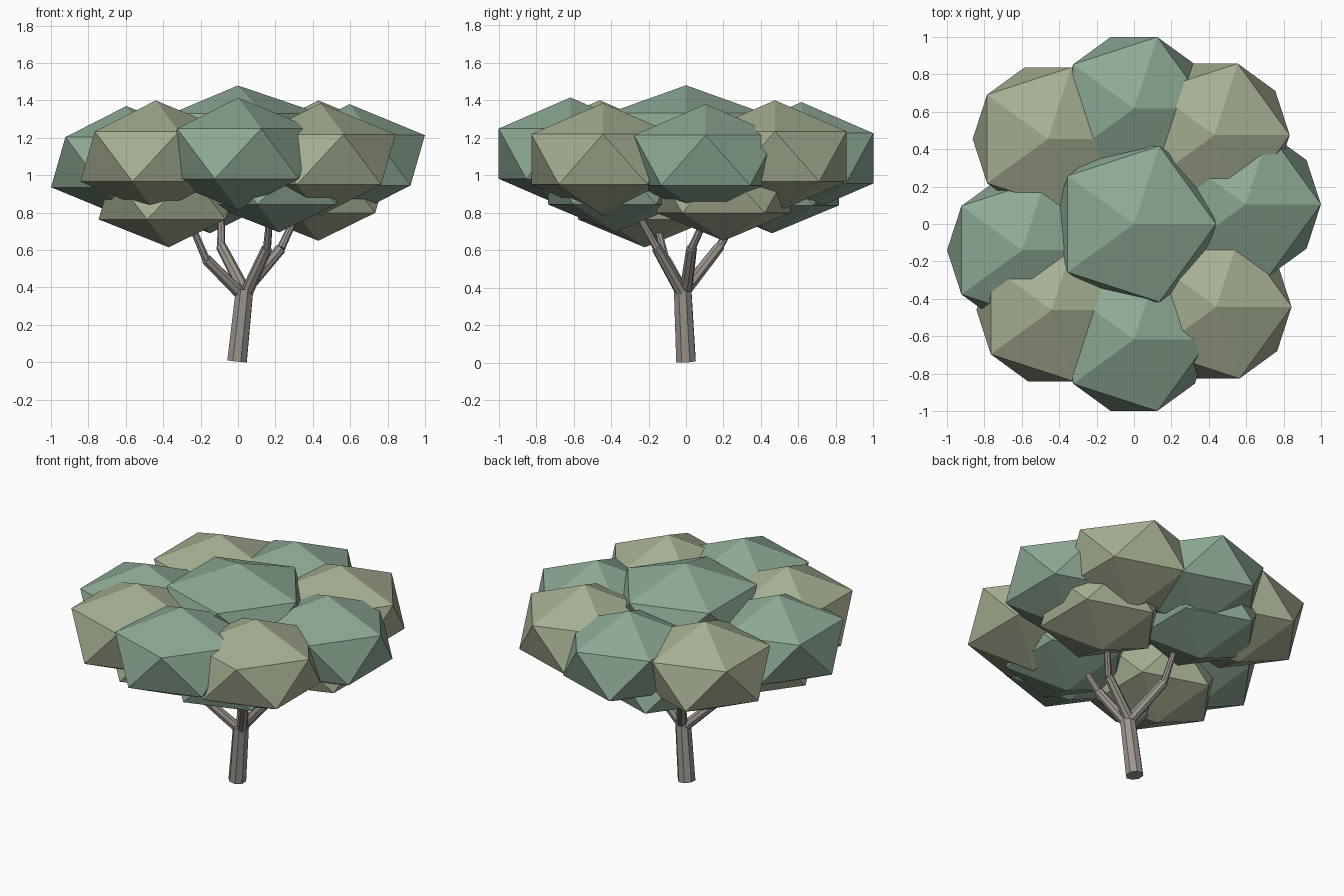
import bpy
from mathutils import Vector

if "Cube" in bpy.data.objects:
    bpy.data.objects.remove(bpy.data.objects["Cube"])


def material(name, rgb):
    m = bpy.data.materials.new(name)
    m.diffuse_color = (*rgb, 1)
    m.use_nodes = True
    m.node_tree.nodes["Principled BSDF"].inputs["Base Color"].default_value = m.diffuse_color
    return m


teal = material("teal_leaf", (0.27, 0.40, 0.30))
olive = material("olive_leaf", (0.38, 0.43, 0.29))
bark = material("bark", (0.33, 0.30, 0.27))


def leaf_clump(name, loc, r, rz, mat):
    bpy.ops.mesh.primitive_ico_sphere_add(subdivisions=1, radius=1, location=loc)
    ob = bpy.context.object
    ob.name = name
    ob.scale = (r, r, rz)
    ob.data.materials.append(mat)


def limb(name, a, b, r1, r2):
    a, b = Vector(a), Vector(b)
    d = b - a
    bpy.ops.mesh.primitive_cone_add(vertices=8, radius1=r1, radius2=r2,
                                    depth=d.length, location=(a + b) / 2)
    ob = bpy.context.object
    ob.name = name
    ob.rotation_mode = 'QUATERNION'
    ob.rotation_quaternion = d.to_track_quat('Z', 'Y')
    ob.data.materials.append(bark)


# Trunk
limb("trunk", (-0.005, 0, 0.006), (0.035, -0.018, 0.39), 0.056, 0.05)

# Branches: fork, joint and tip of each
branches = [
    ((0.02, -0.01, 0.36), (-0.17, -0.11, 0.55), (-0.26, -0.16, 0.76)),
    ((0.045, -0.02, 0.37), (0.155, -0.155, 0.61), (0.17, -0.25, 0.78)),
    ((0.04, 0.0, 0.39), (0.23, 0.03, 0.61), (0.30, 0.10, 0.76)),
    ((0.03, 0.0, 0.39), (-0.09, 0.18, 0.62), (-0.09, 0.28, 0.80)),
]
for i, (fork, joint, tip) in enumerate(branches, 1):
    limb(f"branch_{i}", fork, joint, 0.034, 0.029)
    limb(f"twig_{i}", joint, tip, 0.022, 0.018)

# Crown centre
leaf_clump("crown_top", (0, 0, 1.21), 0.49, 0.27, teal)

# Outer ring of clumps, alternating colours
ring = [
    (0, -0.617, 1.115), (0.44, -0.443, 1.085), (0.597, 0.105, 1.08),
    (0.43, 0.475, 1.10), (0, 0.617, 1.09), (-0.46, 0.455, 1.08),
    (-0.597, -0.14, 1.07), (-0.44, -0.46, 1.10),
]
for i, loc in enumerate(ring):
    leaf_clump(f"outer_clump_{i + 1}", loc, 0.45, 0.30, olive if i % 2 else teal)

# Lower clumps carried by the branches
lower = [
    (-0.37, -0.22, 0.885, olive), (0.22, -0.38, 0.965, teal),
    (0.43, 0.20, 0.92, olive), (-0.15, 0.46, 0.96, teal),
]
for i, (x, y, z, mat) in enumerate(lower, 1):
    leaf_clump(f"lower_clump_{i}", (x, y, z), 0.42, 0.27, mat)
